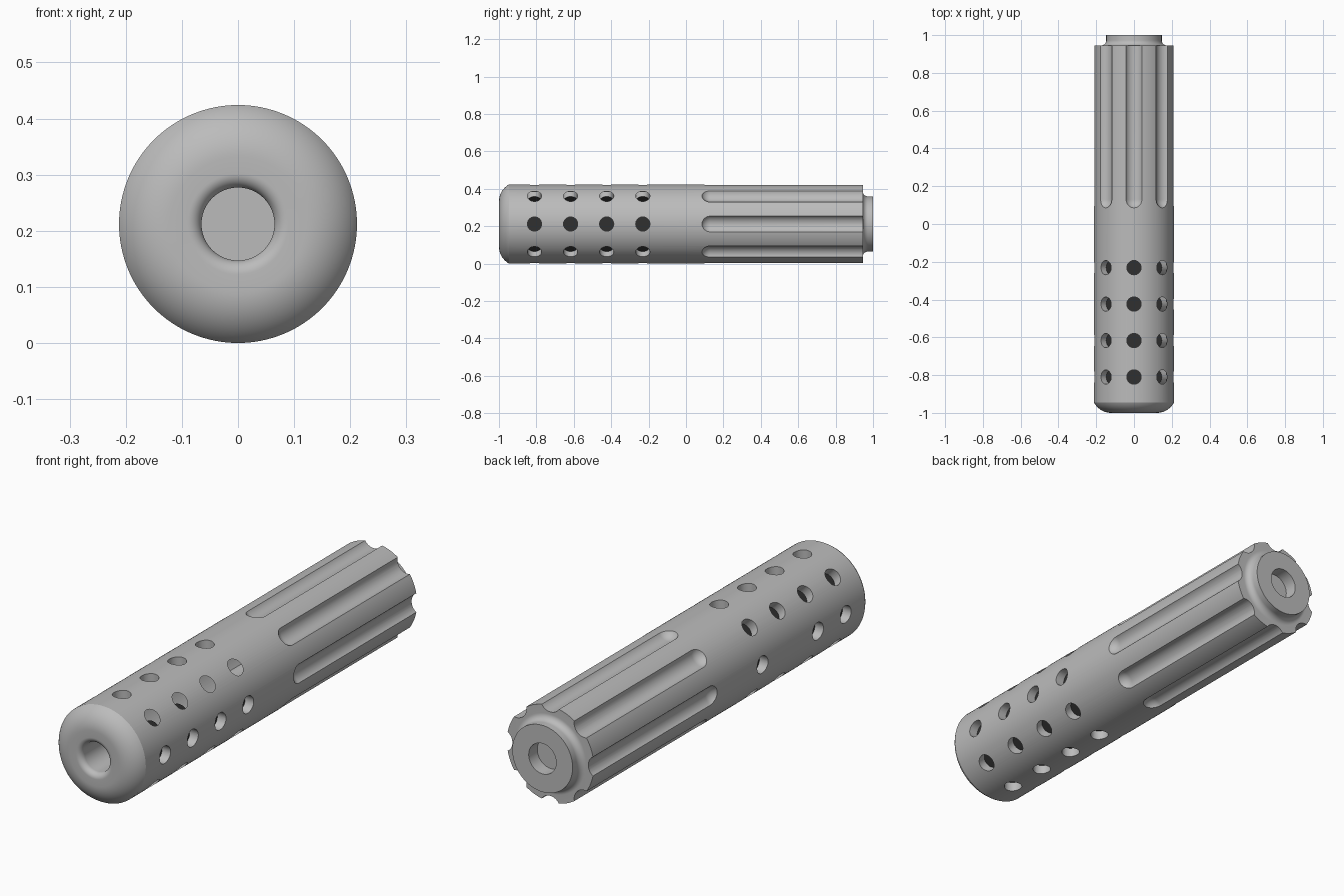
import bpy, bmesh
from math import sin, cos, pi, radians, hypot
from mathutils import Matrix, Vector

old = bpy.data.objects.get("Cube")
if old:
    bpy.data.objects.remove(old, do_unlink=True)

RADIUS = 0.212          # also the height of the axis
HOLE_FLOOR = 0.17       # radial position of the vent floors
AXIS = Vector((0, 0, RADIUS))


def material(name, value):
    mat = bpy.data.materials.new(name)
    mat.use_nodes = True
    color = (value, value, value, 1)
    mat.diffuse_color = color
    mat.node_tree.nodes["Principled BSDF"].inputs["Base Color"].default_value = color
    return mat


def arc(r, y, size, start, end, steps=10):
    """Profile points (radius, y) on a circle arc, angles in degrees."""
    angles = [radians(start + (end - start) * i / steps) for i in range(steps + 1)]
    return [(r + size * cos(a), y + size * sin(a)) for a in angles]


def lathe(bm, profile, segments, matrix):
    """Spin a closed (radius, y) profile about the y axis; ends lie on the axis."""
    rings = []
    for r, y in profile:
        count = 1 if r < 1e-6 else segments
        rings.append([bm.verts.new(matrix @ Vector((r * sin(2 * pi * i / segments), y,
                                                    r * cos(2 * pi * i / segments))))
                      for i in range(count)])
    for a, b in zip(rings, rings[1:]):
        for i in range(segments):
            j = (i + 1) % segments
            loop = [a[i % len(a)], a[j % len(a)], b[j % len(b)], b[i % len(b)]]
            bm.faces.new(list(dict.fromkeys(loop)))


def finish(bm, name):
    bmesh.ops.recalc_face_normals(bm, faces=bm.faces)
    mesh = bpy.data.meshes.new(name)
    bm.to_mesh(mesh)
    bm.free()
    obj = bpy.data.objects.new(name, mesh)
    bpy.context.collection.objects.link(obj)
    return obj


def around(index):
    """Turn one of eight positions about the tube axis."""
    return Matrix.Translation(AXIS) @ Matrix.Rotation(index * pi / 4, 4, 'Y')


# Tube: front bore, rounded nose, straight wall, filleted neck, rear bore
profile = [(0, -0.7)]
profile += [(0.065, -0.7)]
profile += arc(0.09, -0.975, 0.025, 180, 270)
profile += arc(0.12, -0.8955, 0.1045, 270, 331.7, 16)
profile += [(RADIUS, 0.945)]
profile += arc(0.175, 0.973, 0.028, 270, 180)
profile += [(0.147, 1), (0.067, 1), (0.067, 0.94), (0, 0.94)]
bm = bmesh.new()
lathe(bm, profile, 128, Matrix.Translation(AXIS))
tube = finish(bm, "tube")

# Round-ended flute cutters on the rear half
bm = bmesh.new()
flute = [(max(r, 0), y) for r, y in arc(0, 0.13, 0.05, 270, 360, 12)]
flute += [(0.05, 1.1), (0, 1.1)]
for i in range(8):
    lathe(bm, flute, 48, around(i) @ Matrix.Translation((0, 0, 0.235)))
flute_cutter = finish(bm, "flute_cutter")

# Vent hole cutters: four rows of eight on the front half
bm = bmesh.new()
for y in (-0.81, -0.617, -0.424, -0.231):
    for i in range(8):
        place = around(i) @ Matrix.Translation((0, y, 0)) @ Matrix.Rotation(pi / 2, 4, 'X')
        lathe(bm, [(0, HOLE_FLOOR), (0.038, HOLE_FLOOR), (0.038, 0.25), (0, 0.25)], 32, place)
vent_cutter = finish(bm, "vent_cutter")

# Cut the flutes and vents
bpy.context.view_layer.objects.active = tube
for cutter in (flute_cutter, vent_cutter):
    cutter.hide_render = True
    mod = tube.modifiers.new(cutter.name, 'BOOLEAN')
    mod.operation = 'DIFFERENCE'
    mod.solver = 'EXACT'
    mod.object = cutter
    bpy.ops.object.modifier_apply(modifier=mod.name)
    bpy.data.objects.remove(cutter, do_unlink=True)

# Colours: grey metal, dark vent floors
tube.data.materials.clear()
tube.data.materials.append(material("grey_metal", 0.5))
tube.data.materials.append(material("dark_vent", 0.03))
for face in tube.data.polygons:
    out = face.center - AXIS
    out.y = 0
    is_floor = (-0.9 < face.center.y < -0.15 and 0.16 < hypot(out.x, out.z) < 0.18
                and face.normal.dot(out.normalized()) > 0.9)
    face.material_index = 1 if is_floor else 0

bpy.ops.object.select_all(action='DESELECT')
tube.select_set(True)
bpy.ops.object.shade_smooth_by_angle(angle=radians(25))
